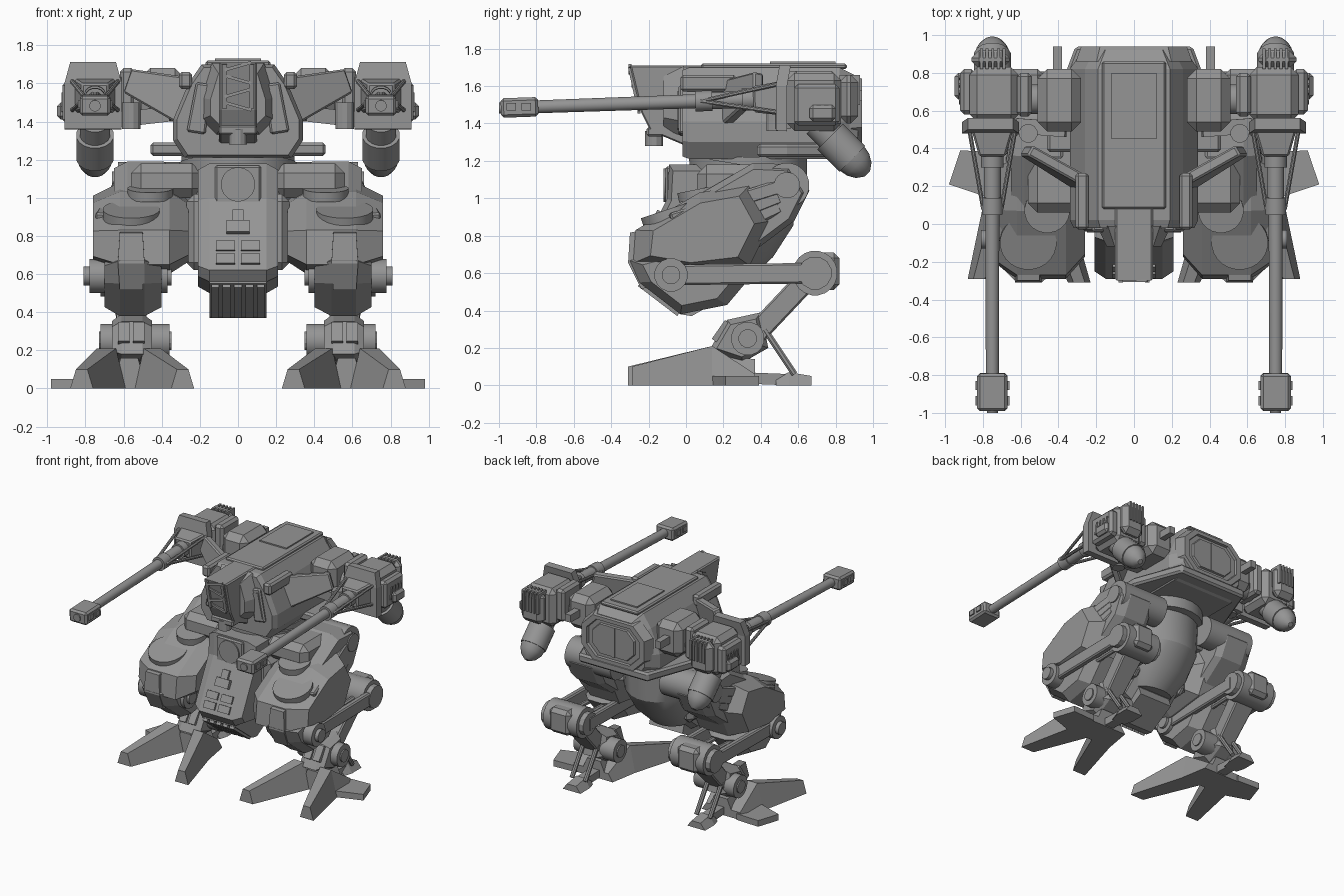
import bpy
import bmesh
import math
from mathutils import Vector

# All lengths below are in hundredths of a unit; finish() scales them down.
cube = bpy.data.objects.get("Cube")
if cube:
    bpy.data.objects.remove(cube)

GREY = (0.3, 0.3, 0.3, 1)
metal = bpy.data.materials.new("grey metal")
metal.use_nodes = True
metal.diffuse_color = GREY
metal.node_tree.nodes["Principled BSDF"].inputs["Base Color"].default_value = GREY


def finish(name, bm, mirror=False, bevel=0, smooth=False):
    """Turn a bmesh into an object, optionally mirrored to the right side."""
    bmesh.ops.recalc_face_normals(bm, faces=bm.faces)
    bmesh.ops.scale(bm, vec=Vector((0.01, 0.01, 0.01)), verts=bm.verts)
    if smooth:
        for face in bm.faces:
            face.smooth = True
        for edge in bm.edges:
            edge.smooth = edge.is_manifold and edge.calc_face_angle() < 0.45
    mesh = bpy.data.meshes.new(name)
    bm.to_mesh(mesh)
    bm.free()
    mesh.materials.append(metal)
    part = bpy.data.objects.new(name, mesh)
    bpy.context.scene.collection.objects.link(part)
    if bevel:
        modifier = part.modifiers.new("chamfer", "BEVEL")
        modifier.width = bevel * 0.01
        modifier.segments = 1
    if mirror:
        part.modifiers.new("other side", "MIRROR")
    return part


def loft(name, rings, **options):
    """Skin a row of equal rings and cap both ends."""
    bm = bmesh.new()
    rows = [[bm.verts.new(point) for point in ring] for ring in rings]
    count = len(rows[0])
    for low, high in zip(rows, rows[1:]):
        for i in range(count):
            j = (i + 1) % count
            bm.faces.new((low[i], low[j], high[j], high[i]))
    bm.faces.new(rows[0])
    bm.faces.new(rows[-1])
    return finish(name, bm, **options)


def side_prism(name, profile, stations, **options):
    """Side profile (y, z) carried along x, scaled at each (x, scale) station."""
    cy = sum(p[0] for p in profile) / len(profile)
    cz = sum(p[1] for p in profile) / len(profile)
    rings = [[(x, cy + (y - cy) * s, cz + (z - cz) * s) for y, z in profile] for x, s in stations]
    return loft(name, rings, **options)


def front_prism(name, half, stations, **options):
    """Symmetric front outline (x, z) carried along y."""
    outline = half + [(-x, z) for x, z in reversed(half)]
    cz = sum(p[1] for p in half) / len(half)
    rings = [[(x * s, y, cz + (z - cz) * s) for x, z in outline] for y, s in stations]
    return loft(name, rings, **options)


def sweep(name, stations, sides=16, **options):
    """Tube or beam through (centre, half width, half height) stations."""
    centres = [Vector(station[0]) for station in stations]
    along = (centres[-1] - centres[0]).normalized()
    guide = Vector((1, 0, 0)) if abs(along.x) < 0.8 else Vector((0, 1, 0))
    across = (guide - along * guide.dot(along)).normalized()
    upward = along.cross(across)
    grow = math.sqrt(2) if sides == 4 else 1
    angles = [math.tau * (i + 0.5) / sides for i in range(sides)]
    rings = [[c + across * math.cos(a) * s[1] * grow + upward * math.sin(a) * s[2] * grow
              for a in angles] for c, s in zip(centres, stations)]
    return loft(name, rings, smooth=sides > 11, **options)


def rod(name, start, end, radius, sides=16, **options):
    return sweep(name, [(start, radius, radius), (end, radius, radius)], sides, **options)


def beam(name, start, end, width, height, **options):
    return sweep(name, [(start, width, height), (end, width, height)], 4, **options)


def box(name, xs, ys, zs, **options):
    ring = [(xs[0], ys[0]), (xs[1], ys[0]), (xs[1], ys[1]), (xs[0], ys[1])]
    return loft(name, [[(x, y, z) for x, y in ring] for z in zs], **options)


# Upper body: hull, roof, nose and rear hatch
front_prism("torso_hull", [(19, 170), (26, 160), (34, 141), (34, 130), (28, 121)],
            [(-2, 0.94), (2, 1), (82, 1), (92, 0.8)])
box("roof_plate", (-17, 17), (8, 86), (169, 172), bevel=1)
box("roof_rear_plate", (-12, 12), (45, 80), (171, 173))
side_prism("nose", [(-30, 171), (26, 171), (26, 140), (0, 128), (-19, 136), (-24, 146)],
           [(-10, 0.96), (-9, 1), (9, 1), (10, 0.96)])
front_prism("nose_collar", [(12, 168), (17, 152), (17, 142), (10, 135)], [(-12, 0.85), (-1, 1.15)])
beam("nose_window_rail", (7, -30, 170), (7, -25, 147), 1.3, 1, mirror=True)
for index, height in enumerate((148, 155, 162, 169)):
    depth = -25 - (height - 147) * 0.22
    tilt = 2 if index % 2 else -2
    beam("nose_window_bar", (-7, depth, height - tilt), (7, depth, height + tilt), 0.8, 0.8)
box("chin_bracket", (-10, 10), (-21, -12), (133, 138), bevel=1)
rod("chin_sensor", (0, -17, 128), (0, -17, 136), 5, 12)
sweep("cheek_window_frame", [((22, -2, 134), 5, 2), ((18, -2, 160), 4, 2)], 4, mirror=True, bevel=1)
sweep("cheek_window", [((22, -4, 137), 3, 0.6), ((18.5, -4, 157), 2.4, 0.6)], 4, mirror=True)
HATCH = [(18, 164), (28, 154), (28, 138), (18, 128)]
front_prism("rear_hatch", HATCH, [(86, 1.1), (94, 1), (94, 0.84), (92, 0.82)])
front_prism("rear_hatch_panel", HATCH, [(91, 0.7), (93.5, 0.66)])
box("rear_hatch_bar", (-1.5, 1.5), (92, 94), (134, 158))
SKIRT = [(46, 38), (46, 54), (31, 94), (-31, 94), (-46, 54), (-46, 38)]
loft("torso_skirt", [[(x, y, z) for x, y in SKIRT] for z in (122, 129)], bevel=1.5)
box("torso_side_box", (24, 31), (-3, 27), (157, 166), mirror=True, bevel=1.5)
sweep("front_fin", [((25, 20, 150), 3, 13), ((57, 39, 161), 3, 6.5)], 4, mirror=True, bevel=1)

# Shoulders
box("shoulder_block", (28, 51), (49, 82), (140, 168), mirror=True, bevel=5)
rod("shoulder_axle", (33, 66, 150), (66, 66, 150), 8, mirror=True)
rod("shoulder_joint", (56, 48, 136), (56, 48, 150), 5, 12, mirror=True)
beam("shoulder_link", (36, 50, 144), (62, 52, 141), 4, 4, mirror=True)
box("shoulder_sleeve", (54, 62), (57, 80), (142, 168), mirror=True, bevel=2)
box("shoulder_post", (38, 43), (78, 94), (152, 158), mirror=True)

# Gun arms
GUN_X = 75


def gun_point(y):
    return (GUN_X, y, 148.2 + (y + 100) * 0.035)


box("arm_pod", (61, 87), (54, 83), (136, 167), mirror=True, bevel=4)
sweep("arm_front_shield", [((76, 51, 136), 15, 3), ((76, 51, 160), 15, 3), ((76, 53, 171), 12, 3)],
      4, mirror=True)
box("arm_rear_block", (66, 86), (82, 92), (140, 166), mirror=True, bevel=4)
for x in range(68, 82, 3):
    box("arm_vent_fin", (x, x + 1.5), (82, 93), (150, 166), mirror=True)
box("arm_grille_box", (84, 92), (58, 82), (139, 161), mirror=True, bevel=2)
for y in range(64, 80, 4):
    beam("arm_grille_slat", (92, y, 145), (92, y + 2, 155), 0.7, 0.7, mirror=True)
box("arm_outer_lug", (88, 95), (66, 80), (141, 150), mirror=True, bevel=2)
sweep("gun_breech", [(gun_point(50), 11, 9), (gun_point(36), 7, 7)], 4, mirror=True, bevel=1)
BARREL = [(40, 6), (30, 6), (30, 4.6), (14, 4.6), (14, 5.6), (5, 5.6), (5, 3.8), (-82, 3.5)]
sweep("gun_barrel", [(gun_point(y), r, r) for y, r in BARREL], mirror=True)
beam("gun_muzzle", gun_point(-79), gun_point(-99), 8, 5.2, mirror=True, bevel=1.5)
rod("gun_bore", gun_point(-97), gun_point(-100), 3, mirror=True)
for y in (-94, -86):
    box("muzzle_vent", (GUN_X - 9, GUN_X + 9), (y - 2, y + 3), (147, 151), mirror=True)
for x, z in ((63, 161), (87, 161), (87, 146), (63, 146)):
    rod("gun_brace", (GUN_X + (x - 75) * 0.4, 8, 152), (x, 49, z), 1.2, 8, mirror=True)
DRUM = [(70, 140, 8), (77, 133, 8), (77, 133, 10), (89, 121, 10), (89, 121, 9.3),
        (92, 118, 8.5), (95, 115, 6), (97, 113, 2)]
sweep("arm_drum", [((75, y, z), r, r) for y, z, r in DRUM], mirror=True)

# Waist and pelvis
rod("waist_ring", (0, 35, 112), (0, 35, 122), 30, 24)
side_prism("pelvis", [(-9, 118), (-10, 100), (-29, 62), (-25, 56), (15, 50), (42, 72), (54, 100), (52, 118)],
           [(-21, 0.9), (-15, 1), (15, 1), (21, 0.9)])
sweep("pelvis_bowl", [((0, 30, 118), 31, 29), ((0, 30, 90), 29, 28), ((0, 26, 72), 25, 21),
                      ((0, 20, 58), 17, 13)], 24)
# The crotch block tucks back under the pelvis, with bars on its sloping face
side_prism("crotch_block", [(-25, 55), (-3, 38), (3, 37), (26, 50), (22, 62), (-24, 62)],
           [(-15, 1), (15, 1)])
for x in range(-12, 13, 6):
    beam("crotch_bar", (x, -25, 54), (x, -4, 38), 2, 1.2)
box("pelvis_flank", (17, 27), (0, 32), (62, 102), mirror=True, bevel=4)
box("hip_block", (19, 56), (6, 45), (100, 118), mirror=True, bevel=5)
box("sensor_frame", (-12, 12), (-11, -8), (97, 117), bevel=1)
rod("round_sensor", (0, -9, 107), (0, -12, 107), 9, 24)


def slope(x, z, lift=0):
    return (x, -10 - (100 - z) * 0.5 - lift, z)


beam("lower_sensor", slope(0, 81), slope(0, 87), 6, 3)
beam("lower_sensor_top", slope(0, 87), slope(0, 93), 3, 2)
for z in (65, 72):
    beam("pelvis_hatch", slope(6.5, z), slope(6.5, z + 5), 5, 1.5, mirror=True)

# Thighs
rod("hip_axle", (22, 54, 107), (63, 54, 107), 12, 20, mirror=True)
rod("hip_cap", (63, 54, 107), (66, 54, 107), 7, 20, mirror=True)
side_prism("upper_thigh", [(36, 119), (57, 118), (66, 104), (58, 88), (34, 70), (10, 72), (0, 98)],
           [(34, 0.85), (39, 1), (58, 1), (65, 0.85)], mirror=True)
side_prism("main_thigh", [(-29, 65), (-27, 83), (7, 103), (35, 108), (46, 88), (34, 64), (0, 60)],
           [(26, 0.7), (36, 1), (62, 1), (76, 0.74)], mirror=True)
side_prism("lower_thigh", [(-31, 67), (-25, 55), (-3, 38), (22, 43), (38, 62), (0, 75)],
           [(40, 0.75), (49, 1), (62, 1), (70, 0.75)], mirror=True)
sweep("knee_ridge", [((56, -28, 82), 6, 2), ((56, -29, 66), 7, 2), ((56, -22, 52), 6, 2)], 4, mirror=True)
rod("thigh_front_disc", (56, -8, 88), (56, -10, 94), 15, 24, mirror=True)
rod("thigh_rear_disc", (46, 8, 100), (46, 7, 105), 12, 24, mirror=True)
for z in (0, 10, 20):
    sweep("thigh_rib", [((63, 50, 96 + z * 0.5), 2, 4), ((72, -8, 68 + z), 3, 4)], 4, mirror=True, bevel=1)

# Knees, rear linkage and shins
rod("knee_axle", (35, -8, 59), (81, -8, 59), 5, mirror=True)
for x in (37, 69):
    rod("knee_hub", (x, -8, 59), (x + 9, -8, 59), 9, mirror=True)
for x in (40, 73):
    beam("linkage_arm", (x, -8, 59), (x, 70, 60), 2.5, 5.5, mirror=True, bevel=1)
for x in (50, 63):
    rod("linkage_rod", (x, -4, 58), (x, 68, 60), 2, 8, mirror=True)
rod("rear_joint", (42, 69, 60), (72, 69, 60), 12, 20, mirror=True)
for x in (38, 71):
    rod("rear_joint_cap", (x, 69, 60), (x + 5, 69, 60), 9, 12, mirror=True)
box("rear_joint_guard", (48, 67), (66, 82), (51, 71), mirror=True, bevel=3)
sweep("shin", [((56, 65, 57), 9, 6), ((56, 32, 22), 7, 6)], 4, mirror=True, bevel=1)
side_prism("shin_shield", [(12, 18), (22, 35), (40, 39), (44, 20), (30, 12)],
           [(45, 0.75), (50, 1), (61, 1), (66, 0.75)], mirror=True)
for x in (52, 60):
    beam("shin_lamp", (x, 15, 24), (x, 22, 34), 3, 1.5, mirror=True)
rod("ankle_drum", (36, 33, 25), (72, 33, 25), 9, mirror=True)
rod("ankle_cap", (35, 33, 25), (73, 33, 25), 5, 12, mirror=True)
for x in (50, 62):
    rod("heel_piston", (x, 42, 30), (x, 58, 6), 1.8, 8, mirror=True)


# Feet: two splayed toes with a gap between, an outer spur and a heel
def toe(name, stations):
    rings = [[(x - w, y, 0), (x + w, y, 0), (x + w * 0.5, y, h), (x - w * 0.5, y, h)]
             for x, y, w, h in stations]
    loft(name, rings, mirror=True)


toe("inner_toe", [(48, 37, 8, 6), (45, 14, 9, 21), (29, -31, 6, 10)])
toe("outer_toe", [(70, 37, 9, 6), (69, 14, 10, 21), (82, -29, 6, 10)])
toe("foot_base", [(57, 37, 12, 14), (57, 14, 9, 16)])
toe("heel", [(56, 48, 6, 4), (56, 55, 8, 7), (56, 67, 8, 5)])
beam("heel_bar", (56, 30, 4), (56, 55, 3), 4, 3, mirror=True)
loft("outer_spur", [[(72, 12, z), (86, 17, z), (98, 21, z), (92, 39, z), (72, 38, z)] for z in (0, 5)],
     mirror=True)
